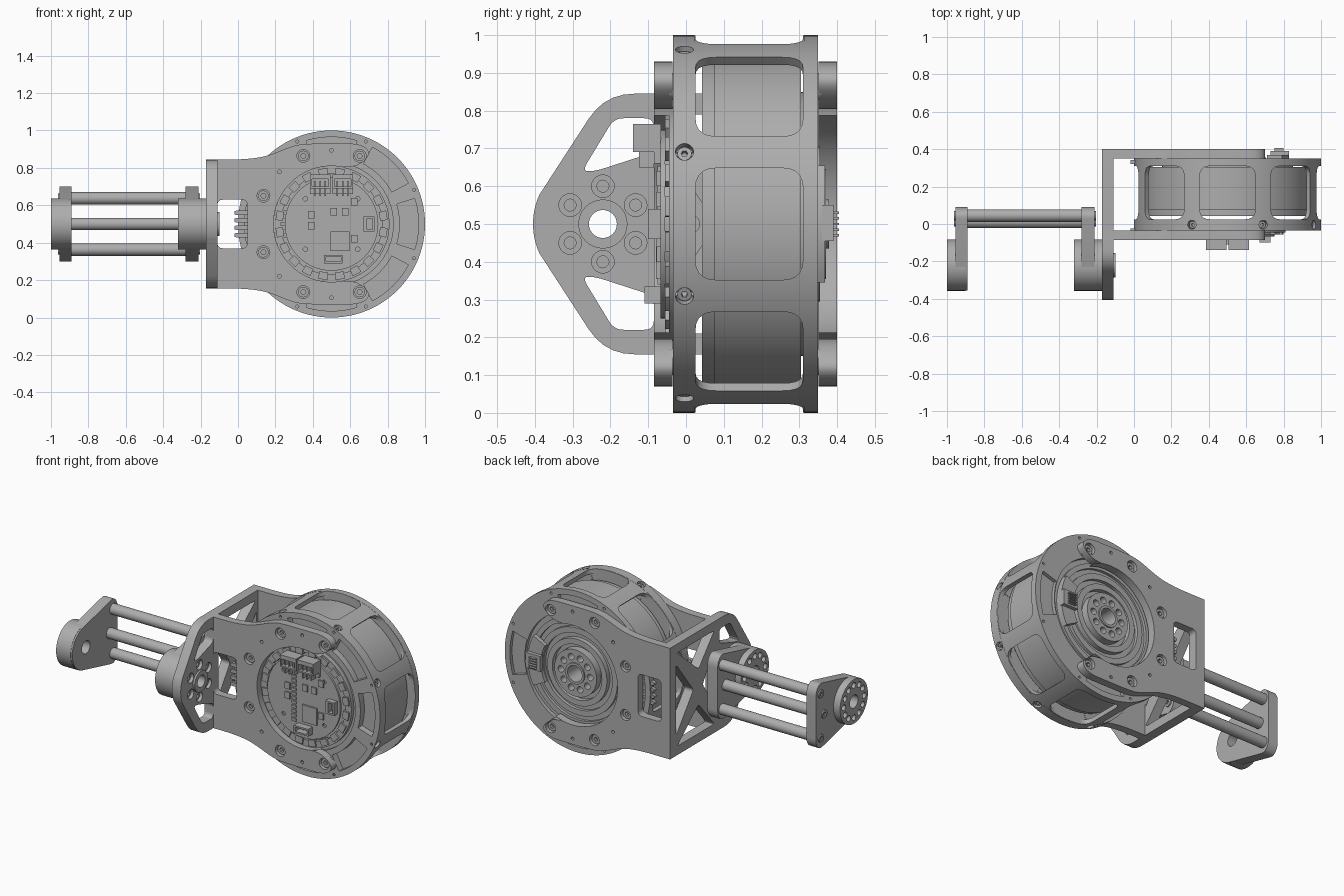
import bpy, bmesh
from math import sin, cos, radians
from mathutils import Matrix, Vector

cube = bpy.data.objects.get("Cube")
if cube:
    bpy.data.objects.remove(cube)

grey = bpy.data.materials.new("machined_grey")
grey.use_nodes = True
GREY = (0.42, 0.42, 0.42, 1)
grey.diffuse_color = GREY
grey.node_tree.nodes["Principled BSDF"].inputs["Base Color"].default_value = GREY

C = (0.5, 0.5)        # motor centre in x, z
H = (-0.22, 0.5)      # link hub centre in y, z


# ---- outline helpers ----
def polar(c, r, deg):
    return (c[0] + r * cos(radians(deg)), c[1] + r * sin(radians(deg)))


def arc(c, r, a, b, n):
    return [polar(c, r, a + (b - a) * i / n) for i in range(n + 1)]


def circle(c, r, n=32):
    return arc(c, r, 0, 360, n)[:-1]


def ring_of(c, r, hole, n, start=0.0):
    return [circle(polar(c, r, start + 360 * i / n), hole, 16) for i in range(n)]


def sector(c, r1, r2, mid, half, n=12):
    return arc(c, r2, mid - half, mid + half, n) + arc(c, r1, mid + half, mid - half, n)


def rounded(pts, r, n=5):
    out = []
    for i, p in enumerate(pts):
        p = Vector(p)
        a, b = Vector(pts[i - 1]) - p, Vector(pts[(i + 1) % len(pts)]) - p
        p1 = p + a.normalized() * min(r, a.length * 0.45)
        p2 = p + b.normalized() * min(r, b.length * 0.45)
        for k in range(n + 1):
            t = k / n
            out.append(tuple(p1 * (1 - t) ** 2 + p * 2 * t * (1 - t) + p2 * t * t))
    return out


def rect(x0, x1, z0, z1):
    return [(x0, z0), (x1, z0), (x1, z1), (x0, z1)]


def flip(pts):
    return [(a, 1 - b) for a, b in reversed(pts)]


# ---- solid helpers ----
def finish(obj):
    me = obj.data
    me.materials.clear()
    me.materials.append(grey)
    for p in me.polygons:
        p.use_smooth = True
    me.set_sharp_from_angle(angle=radians(30))


def baked(obj):
    dg = bpy.context.evaluated_depsgraph_get()
    return bpy.data.meshes.new_from_object(obj.evaluated_get(dg))


def plate(name, axis, loops, lo, hi):
    """Extrude outlines (the first is outer, the rest are holes) along x or y."""
    cu = bpy.data.curves.new(name, 'CURVE')
    cu.dimensions, cu.fill_mode, cu.extrude = '2D', 'BOTH', (hi - lo) / 2
    for loop in loops:
        s = cu.splines.new('POLY')
        s.points.add(len(loop) - 1)
        for pt, (a, b) in zip(s.points, loop):
            pt.co = (a, b, 0, 1)
        s.use_cyclic_u = True
    tmp = bpy.data.objects.new("tmp", cu)
    bpy.context.collection.objects.link(tmp)
    me = baked(tmp)
    bpy.data.objects.remove(tmp)
    mid = (lo + hi) / 2
    if axis == 'y':
        m = Matrix(((1, 0, 0, 0), (0, 0, -1, mid), (0, 1, 0, 0), (0, 0, 0, 1)))
    else:
        m = Matrix(((0, 0, 1, mid), (1, 0, 0, 0), (0, 1, 0, 0), (0, 0, 0, 1)))
    me.transform(m)
    bm = bmesh.new()
    bm.from_mesh(me)
    bmesh.ops.remove_doubles(bm, verts=bm.verts, dist=1e-5)
    bmesh.ops.recalc_face_normals(bm, faces=bm.faces)
    bm.to_mesh(me)
    bm.free()
    obj = bpy.data.objects.new(name, me)
    bpy.context.collection.objects.link(obj)
    finish(obj)
    return obj


def cut(obj, make_cutter, start):
    """Cut eight copies of one radial cutter around the motor axis."""
    centre = Matrix.Translation((0.5, 0, 0.5))
    cutters = []
    for i in range(8):
        c = make_cutter()
        c.data.transform(centre @ Matrix.Rotation(radians(start + 45 * i), 4, 'Y') @ centre.inverted())
        c.hide_render = True
        mod = obj.modifiers.new("cut", 'BOOLEAN')
        mod.operation, mod.solver, mod.object = 'DIFFERENCE', 'EXACT', c
        cutters.append(c)
    bpy.context.view_layer.update()
    me = baked(obj)
    obj.modifiers.clear()
    obj.data = me
    for c in cutters:
        bpy.data.objects.remove(c)
    finish(obj)


# ---- motor housing ----
N = 96
shell = plate("housing_shell", 'y', [circle(C, 0.499, N), circle(C, 0.472, N)], 0.021, 0.314)
window = rounded(rect(0.025, 0.31, 0.352, 0.648), 0.055)
cut(shell, lambda: plate("cutter", 'x', [window], 0.85, 1.1), 0)
slots = [sector(C, 0.365, 0.465, 45 * i, 17) for i in range(8)]
pins = ring_of(C, 0.478, 0.008, 8, 22.5)
front = plate("front_flange", 'y', [circle(C, 0.5, N), circle(C, 0.33, 64)] + slots + pins, -0.035, 0.022)
cut(front, lambda: plate("cutter", 'x', [circle((-0.004, 0.5), 0.024, 20)], 0.975, 1.1), 22.5)
for i in range(8):
    screw = plate("radial_screw", 'x', [circle((-0.004, 0), 0.019, 16), circle((-0.004, 0), 0.009, 6)], 0.465, 0.487)
    screw.data.transform(Matrix.Translation((0.5, 0, 0.5)) @ Matrix.Rotation(radians(22.5 + 45 * i), 4, 'Y'))
plate("front_slot_floor", 'y', [circle(C, 0.47, N), circle(C, 0.32, 64)], 0.005, 0.02)
plate("rear_flange", 'y', [circle(C, 0.5, N), circle(C, 0.36, 64)] + slots[::2] + pins, 0.312, 0.35)
plate("rear_slot_floor", 'y', [circle(C, 0.47, N), circle(C, 0.32, 64)], 0.314, 0.328)

# ---- rotor drum and end faces ----
plate("drum", 'y', [circle(C, 0.45, N), circle(C, 0.05)], 0.075, 0.305)
plate("drum_step", 'y', [circle(C, 0.44, N), circle(C, 0.05)], 0.042, 0.075)
plate("front_disc", 'y', [circle(C, 0.335, 64)], -0.02, 0.018)
plate("front_seat_ring", 'y', [circle(C, 0.31, 64), circle(C, 0.27, 64)], -0.045, -0.02)
for i in range(20):
    plate("stator_tooth", 'y', [sector(C, 0.26, 0.30, 18 * i + 9, 5, 3)], -0.055, -0.03)
plate("rear_disc", 'y', [circle(C, 0.35, 64), circle(C, 0.05)], 0.30, 0.325)
for r1, r2, top in ((0.30, 0.33, 0.342), (0.235, 0.27, 0.345), (0.17, 0.205, 0.355)):
    plate("rear_ring", 'y', [circle(C, r2, 64), circle(C, r1, 64)], 0.32, top)
plate("output_hub", 'y', [circle(C, 0.145, 48), circle(C, 0.05)] + ring_of(C, 0.1, 0.02, 10), 0.32, 0.37)
plate("output_hub_collar", 'y', [circle(C, 0.065), circle(C, 0.05)], 0.36, 0.378)
plate("rear_board", 'y', [sector(C, 0.24, 0.33, 0, 28)], 0.34, 0.368)
plate("rear_connector", 'y', [rect(0.73, 0.83, 0.455, 0.55)], 0.36, 0.39)
for i in range(5):
    z = 0.47 + 0.015 * i
    plate("rear_connector_pin", 'y', [rect(0.75, 0.80, z - 0.003, z + 0.003)], 0.38, 0.405)

# ---- control board ----
holes = [circle((0.5 + sx * 0.14, 0.5 + sz * 0.135), 0.012, 12) for sx in (-1, 1) for sz in (-1, 1)]
plate("control_board", 'y', [circle(C, 0.25, 64)] + holes, -0.068, -0.055)
plate("board_spacer", 'y', [circle(C, 0.21, 48)], -0.055, -0.02)
for x in (0.385, 0.505):
    plate("power_connector", 'y', [rect(x, x + 0.11, 0.69, 0.765), rect(x + 0.01, x + 0.1, 0.70, 0.74)], -0.14, -0.066)
    plate("power_connector_base", 'y', [rect(x, x + 0.11, 0.66, 0.765)], -0.085, -0.066)
    for k in range(3):
        plate("power_pin", 'y', [rect(x + 0.022 + 0.028 * k, x + 0.03 + 0.028 * k, 0.65, 0.73)], -0.125, -0.085)
plate("lower_connector", 'y', [rect(0.46, 0.56, 0.29, 0.335), rect(0.47, 0.55, 0.30, 0.325)], -0.11, -0.066)
plate("side_connector", 'y', [rect(0.67, 0.73, 0.46, 0.54), rect(0.69, 0.72, 0.47, 0.53)], -0.10, -0.066)
plate("main_chip", 'y', [rect(0.495, 0.595, 0.355, 0.46)], -0.08, -0.066)
for x, z in ((0.51, 0.565), (0.57, 0.565), (0.39, 0.55), (0.39, 0.49), (0.62, 0.42), (0.62, 0.62)):
    plate("small_chip", 'y', [rect(x - 0.015, x + 0.02, z - 0.02, z + 0.02)], -0.078, -0.066)
for i in range(12):
    z = 0.34 + 0.027 * i
    plate("chip_row", 'y', [rect(0.42, 0.45, z, z + 0.017)], -0.076, -0.066)

# ---- bracket: two forked motor plates joined by a side plate ----
edge = rounded([(-0.17, 0.845), (0.03, 0.845), (0.15, 0.86), (0.31, 0.925), (0.4, 0.93), (0.66, 0.93),
                (0.715, 0.875), (0.63, 0.80)], 0.07)
edge = [(-0.17, 0.845)] + edge[6:]
fork = edge + arc(C, 0.31, 68, 292, 48) + flip(edge)
lead_window = rounded(rect(-0.11, 0.05, 0.37, 0.63), 0.03)
screw_spots = [polar(C, 0.394, s * a) for s in (-1, 1) for a in (67.5, 112.5, 157.5)]
pin_spots = [circle(polar(C, 0.394, a), 0.01, 12) for a in (90, 135, 225, 270)]
fork_loops = [fork, lead_window] + [circle(p, 0.034, 24) for p in screw_spots] + pin_spots
for side, lo, hi, head, seat in (("front", -0.085, -0.036, -0.07, -0.045), ("rear", 0.351, 0.40, 0.365, 0.346)):
    plate(side + "_fork_plate", 'y', fork_loops, lo, hi)
    for p in screw_spots:
        plate(side + "_screw", 'y', [circle(p, 0.028, 20), circle(p, 0.014, 6)], head, head + 0.02)
        plate(side + "_screw_seat", 'y', [circle(p, 0.036, 20)], seat, seat + 0.013)

# side plate: open truss with a bolted hub
rim = rounded([(0.40, 0.845), (-0.215, 0.845), (-0.385, 0.58)], 0.08)[6:12]
side_outline = [(0.40, 0.845)] + rim + arc(H, 0.185, 155, 205, 14) + flip(rim) + [(0.40, 0.155)]
hub_gap = rounded([(-0.275, 0.64), (-0.24, 0.64), (-0.085, 0.69), (-0.085, 0.78), (-0.19, 0.78)], 0.025)
top_gap = rounded([(0.33, 0.79), (0.12, 0.61), (-0.035, 0.79)], 0.02)
left_gap = rounded([(0.34, 0.72), (0.34, 0.28), (0.17, 0.5)], 0.02)
right_gap = rounded([(-0.035, 0.67), (0.08, 0.5), (-0.035, 0.33)], 0.02)
bolts = [polar(H, 0.1, 30 + 60 * i) for i in range(6)]
corners = [circle((y, z), 0.016, 16) for y in (0.375, -0.06) for z in (0.2, 0.8)]
plate("side_plate", 'x', [side_outline, hub_gap, flip(hub_gap), top_gap, flip(top_gap), left_gap, right_gap,
                          circle(H, 0.037)] + corners + [circle(p, 0.03, 20) for p in bolts], -0.17, -0.11)
for p in bolts:
    plate("hub_bolt", 'x', [circle(p, 0.031, 20), circle(p, 0.016, 12)], -0.165, -0.13)
plate("hub_boss", 'x', [circle(H, 0.065), circle(H, 0.037)], -0.17, -0.098)

# ---- motor leads ----
for i in range(4):
    z = 0.44 + 0.04 * i
    for y, x1 in ((-0.035, 0.29), (0.33, 0.1)):
        plate("motor_lead", 'y', [rounded(rect(-0.02, x1, z - 0.011, z + 0.011), 0.01)], y - 0.01, y + 0.012)

# ---- link: two hub plates joined by three rods ----
tail = rounded([polar(H, 0.135, 103), (0.055, 0.705), (0.09, 0.66), (0.09, 0.5)], 0.03)[6:18]
link_outline = arc(H, 0.135, 257, 103, 24) + tail + flip(tail)
rods = [(0.045, 0.637), (0.012, 0.5), (0.045, 0.363)]
for name, a, b, c, d in (("outer", -0.955, -0.89, -1.0, -0.9), ("inner", -0.28, -0.21, -0.32, -0.17)):
    plate(name + "_link_plate", 'x', [link_outline, circle(H, 0.04)], a, b)
    plate(name + "_link_hub", 'x', [circle(H, 0.137, 48), circle(H, 0.04)] + ring_of(H, 0.1, 0.018, 12), c, d)
    plate(name + "_hub_collar", 'x', [circle(H, 0.06), circle(H, 0.04)], c, c + 0.05)
    for p in rods:
        x = a if name == "outer" else b
        plate(name + "_rod_screw", 'x', [circle(p, 0.025, 20), circle(p, 0.012, 6)], x - 0.008, x + 0.008)
for p in rods:
    plate("link_rod", 'x', [circle(p, 0.033)], -0.9, -0.27)
